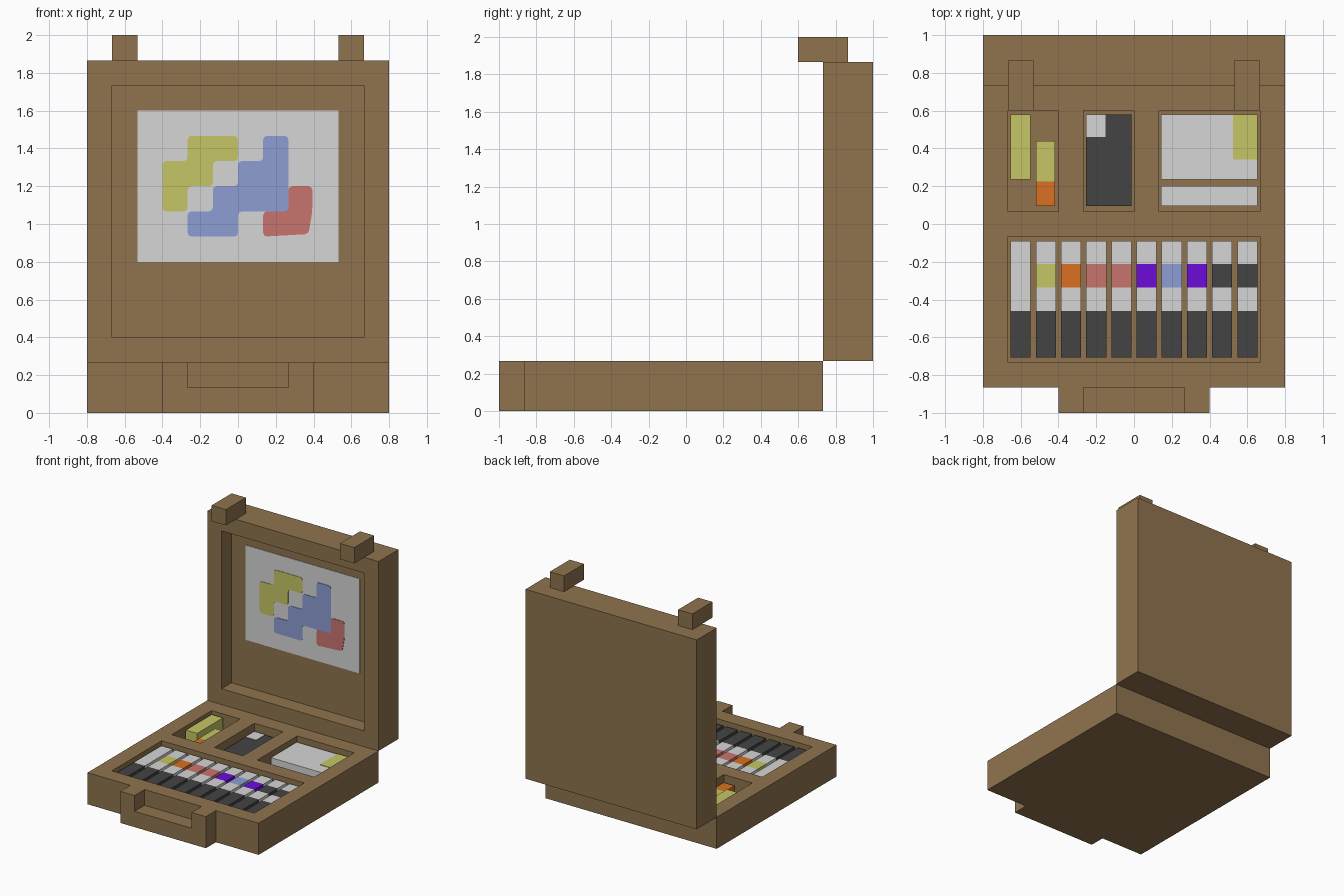
import bpy, bmesh

if "Cube" in bpy.data.objects:
    bpy.data.objects.remove(bpy.data.objects["Cube"])

U = 2 / 15          # module that every part is laid out on
FLOOR = U           # floor height of the tray compartments


def material(name, rgb):
    m = bpy.data.materials.new(name)
    lin = [((c / 255 + 0.055) / 1.055) ** 2.4 if c > 10 else c / 255 / 12.92 for c in rgb]
    m.diffuse_color = (*lin, 1)
    m.use_nodes = True
    m.node_tree.nodes["Principled BSDF"].inputs["Base Color"].default_value = m.diffuse_color
    return m


MAT = {n: material(n, c) for n, c in {
    "wood": (144, 116, 78), "white": (214, 214, 214), "charcoal": (68, 68, 68),
    "yellow": (198, 198, 102), "blue": (141, 158, 211), "red": (200, 116, 111),
    "orange": (218, 113, 36), "purple": (108, 12, 216)}.items()}


def finish(name, bm, color):
    bmesh.ops.recalc_face_normals(bm, faces=bm.faces)
    mesh = bpy.data.meshes.new(name)
    bm.to_mesh(mesh)
    bm.free()
    mesh.materials.append(MAT[color])
    ob = bpy.data.objects.new(name, mesh)
    bpy.context.collection.objects.link(ob)
    return ob


def box(name, x, y, z, color="wood"):
    bm = bmesh.new()
    bmesh.ops.create_cube(bm, size=1)
    for v in bm.verts:
        v.co = [r[0] + (c + 0.5) * (r[1] - r[0]) for r, c in zip((x, y, z), v.co)]
    return finish(name, bm, color)


def carve(ob, x, y, z):
    cutter = box("cutter", x, y, z)
    cutter.hide_render = True
    mod = ob.modifiers.new("recess", 'BOOLEAN')
    mod.operation, mod.solver, mod.object = 'DIFFERENCE', 'EXACT', cutter
    bpy.context.view_layer.objects.active = ob
    bpy.ops.object.modifier_apply(modifier=mod.name)
    bpy.data.objects.remove(cutter)


# Lower case with four compartments
base = box("base_tray", (-6*U, 6*U), (-6.5*U, 5.5*U), (0, 2*U))
for x0, x1, y0, y1 in ((-5, -3, .5, 4.5), (-2, 0, .5, 4.5), (1, 5, .5, 4.5), (-5, 5, -5.5, -.5)):
    carve(base, (x0*U, x1*U), (y0*U, y1*U), (FLOOR, 3*U))

# Carry handle with a finger notch
handle = box("handle", (-3*U, 3*U), (-7.5*U, -6.5*U), (0, 2*U))
carve(handle, (-2*U, 2*U), (-8*U, -6.5*U), (U, 3*U))

# Upright lid with a recess, and its two latches
lid = box("lid", (-6*U, 6*U), (5.5*U, 7.5*U), (2*U, 14*U))
carve(lid, (-5*U, 5*U), (5*U, 6.5*U), (3*U, 13*U))
for side, s in (("left", -1), ("right", 1)):
    box("latch_" + side, sorted((4*U*s, 5*U*s)), (4.5*U, 6.5*U), (14*U, 15*U))

# Painting on the inside of the lid
box("canvas", (-4*U, 4*U), (6.5*U - .004, 6.5*U), (6*U, 12*U), "white")


def paint(name, outline, color):
    bm = bmesh.new()
    verts = [bm.verts.new((x*U, 6.5*U - .008, z*U)) for x, z in outline]
    face = bm.faces.new(verts)
    bmesh.ops.bevel(bm, geom=bm.verts[:], offset=.02, segments=2, profile=.5,
                    affect='VERTICES')
    ext = bmesh.ops.extrude_face_region(bm, geom=bm.faces[:])
    moved = [g for g in ext["geom"] if isinstance(g, bmesh.types.BMVert)]
    bmesh.ops.translate(bm, vec=(0, .004, 0), verts=moved)
    finish(name, bm, color)


paint("yellow_patch", [(-2, 11), (0, 11), (0, 10), (-1, 10), (-1, 9), (-2, 9), (-2, 8),
                       (-3, 8), (-3, 10), (-2, 10)], "yellow")
paint("blue_patch", [(1, 11), (2, 11), (2, 8), (0, 8), (0, 7), (-2, 7), (-2, 8), (-1, 8),
                     (-1, 9), (0, 9), (0, 10), (1, 10)], "blue")
paint("red_patch", [(2, 9), (2.95, 9), (2.95, 8), (2.8, 7.1), (1, 7), (1, 8), (2, 8)], "red")

# Row of pens: dark grip, white barrel, coloured band, white end
BANDS = ["white", "yellow", "orange", "red", "red", "purple", "blue", "purple",
         "charcoal", "charcoal"]
for i, band in enumerate(BANDS):
    x = ((i - 4.9)*U, (i - 4.1)*U)
    for part, y, color in (("grip", (-.707, -.46), "charcoal"), ("barrel", (-.46, -.335), "white"),
                           ("band", (-.335, -.212), band), ("end", (-.212, -.09), "white")):
        box(f"pen_{i + 1}_{part}", x, y, (FLOOR, .237), color)

# Erasers in the left compartment
box("tall_eraser", (-.653, -.547), (.235, .58), (FLOOR, .245), "yellow")
box("short_eraser", (-.52, -.418), (.225, .44), (FLOOR, .215), "yellow")
box("short_eraser_tip", (-.52, -.418), (.095, .225), (FLOOR, .215), "orange")

# Dark paint block with a pale corner
box("dark_block", (-.255, -.013), (.095, .58), (FLOOR, .205), "charcoal")
box("dark_block_corner", (-.255, -.152), (.46, .58), (.205, .209), "white")

# Paper pad with a yellow marker, and a lower strip in front
box("paper_pad", (.143, .653), (.235, .58), (FLOOR, .225), "white")
box("pad_marker", (.525, .653), (.342, .58), (.225, .229), "yellow")
box("paper_strip", (.143, .653), (.095, .2), (FLOOR, .185), "white")
